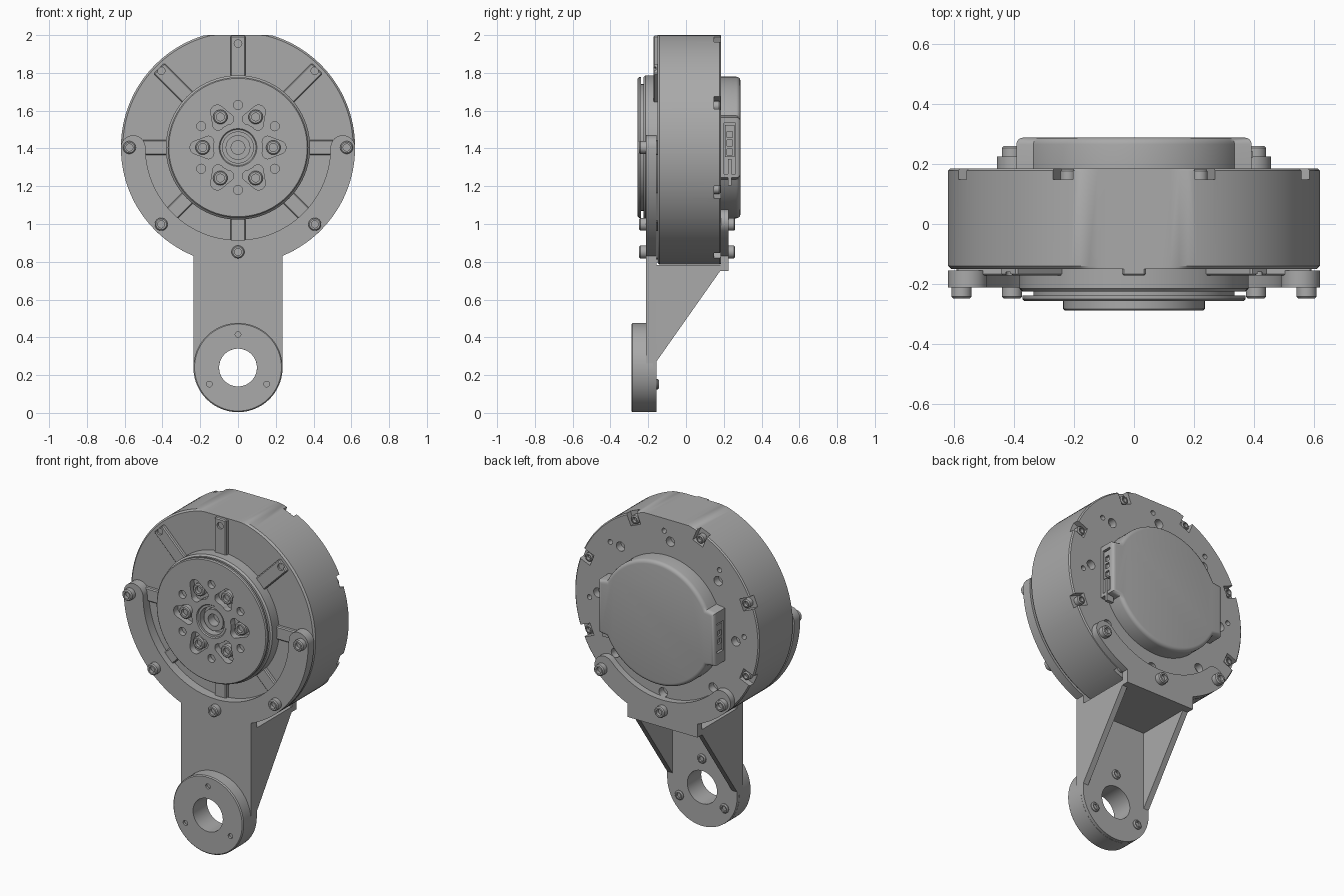
import bpy, bmesh
from math import sin, cos, pi, radians, acos, degrees
from mathutils import Matrix, Vector

if "Cube" in bpy.data.objects:
    bpy.data.objects.remove(bpy.data.objects["Cube"])

grey = bpy.data.materials.new("machined grey")
grey.use_nodes = True
COLOUR = (0.4, 0.4, 0.4, 1)
grey.diffuse_color = COLOUR
grey.node_tree.nodes["Principled BSDF"].inputs["Base Color"].default_value = COLOUR

CZ = 1.405      # height of the motor axis
R = 0.62        # motor radius
FOOT = 0.24     # height of the lower bore


def finish(bm, name):
    bmesh.ops.remove_doubles(bm, verts=bm.verts, dist=1e-5)
    bmesh.ops.recalc_face_normals(bm, faces=bm.faces)
    me = bpy.data.meshes.new(name)
    bm.to_mesh(me)
    bm.free()
    me.materials.append(grey)
    ob = bpy.data.objects.new(name, me)
    bpy.context.scene.collection.objects.link(ob)
    return ob


def lathe(name, x, z, profile, seg=64, closed=False):
    """Turn (radius, y) points about a y-parallel axis through x, z."""
    bm = bmesh.new()
    vs = [bm.verts.new((x + r, y, z)) for r, y in profile]
    es = [bm.edges.new(p) for p in zip(vs, vs[1:])]
    if closed:
        es.append(bm.edges.new((vs[-1], vs[0])))
    bmesh.ops.spin(bm, geom=vs + es, cent=(x, 0, z), axis=(0, 1, 0),
                   angle=2 * pi, steps=seg, use_merge=True)
    return finish(bm, name)


def cyl(name, x, z, r, y0, y1, seg=32):
    return lathe(name, x, z, [(0, y0), (r, y0), (r, y1), (0, y1)], seg)


def prism(name, pts, lo, hi, axis="y"):
    """Extrude a 2D outline along y (x, z points) or x (y, z points)."""
    bm = bmesh.new()
    place = (lambda p, d: (p[0], d, p[1])) if axis == "y" else (lambda p, d: (d, p[0], p[1]))
    face = bm.faces.new([bm.verts.new(place(p, lo)) for p in pts])
    ext = bmesh.ops.extrude_face_region(bm, geom=[face])["geom"]
    move = (0, hi - lo, 0) if axis == "y" else (hi - lo, 0, 0)
    bmesh.ops.translate(bm, vec=move, verts=[v for v in ext if isinstance(v, bmesh.types.BMVert)])
    return finish(bm, name)


def box(name, x0, x1, y0, y1, z0, z1):
    return prism(name, [(x0, z0), (x1, z0), (x1, z1), (x0, z1)], y0, y1)


def spin_y(ob, deg):
    """Turn an object built on the +x side about the motor axis."""
    c = Vector((0, 0, CZ))
    ob.data.transform(Matrix.Translation(c) @ Matrix.Rotation(-radians(deg), 4, "Y") @ Matrix.Translation(-c))
    return ob


def bake(ob):
    deps = bpy.context.evaluated_depsgraph_get()
    me = bpy.data.meshes.new_from_object(ob.evaluated_get(deps))
    ob.modifiers.clear()
    ob.data = me


def cut(ob, cutters):
    for c in cutters:
        m = ob.modifiers.new("cut", "BOOLEAN")
        m.object, m.solver = c, "EXACT"
    bake(ob)
    for c in cutters:
        bpy.data.objects.remove(c)


def bevel(ob, width, seg=2, angle=50):
    m = ob.modifiers.new("bevel", "BEVEL")
    m.width, m.segments, m.angle_limit = width, seg, radians(angle)
    bake(ob)


def arc(cx, cz, r, a0, a1, n=24):
    return [(cx + r * cos(radians(a0 + (a1 - a0) * i / n)),
             cz + r * sin(radians(a0 + (a1 - a0) * i / n))) for i in range(n + 1)]


def polar(r, deg):
    return r * cos(radians(deg)), CZ + r * sin(radians(deg))


def screw(name, x, z, r, base, top):
    """Socket head screw with a hexagonal drive."""
    s = 1 if top > base else -1
    deep = top - s * 0.02
    lathe(name, x, z, [(0, base), (r, base), (r, top - s * 0.006), (r - 0.006, top),
                       (r * 0.55, top), (r * 0.55, deep), (0, deep)], 24)


# Motor housing with a flat on top
body = lathe("motor_housing", 0, CZ, [(0, -0.15), (R - 0.01, -0.15), (R, -0.14), (R, 0.178),
                                      (R - 0.007, 0.185), (0, 0.185)], 128)
for v in body.data.vertices:
    v.co.z = min(v.co.z, 2.0)
cutters = []
for k in range(8):
    a = 45 * k
    cutters.append(spin_y(box("notch", 0.545, 0.7, 0.148, 0.3, CZ - 0.036, CZ + 0.036), a + 22.5))
    cutters.append(cyl("hole", *polar(0.465, a + 3), 0.028, 0.14, 0.3))
    cutters.append(cyl("hole", *polar(0.52, a - 2), 0.015, 0.14, 0.3))
cut(body, cutters)
for k in range(8):
    screw("housing_screw", *polar(0.573, 45 * k + 22.5), 0.026, 0.14, 0.182)

# Radial ribs on the front, three of them drilled
for k in range(8):
    a = 45 * k
    rib = prism("front_rib", [(0.3, CZ - 0.04), (0.592, CZ - 0.04), (0.592, CZ + 0.04), (0.3, CZ + 0.04)],
                -0.172, -0.14)
    bevel(rib, 0.006, 1)
    spin_y(rib, a)
    if a in (45, 90, 135):
        cut(rib, [cyl("hole", *polar(0.55 if a == 90 else 0.575, a), 0.02, -0.3, -0.16)])

# Output hub with a grooved edge and stepped centre bore
hub = lathe("output_hub", 0, CZ, [
    (0, -0.145), (0.382, -0.145), (0.382, -0.215), (0.372, -0.225), (0.335, -0.225), (0.335, -0.238),
    (0.372, -0.238), (0.372, -0.25), (0.366, -0.256), (0.1, -0.256), (0.095, -0.25), (0.082, -0.25),
    (0.082, -0.205), (0.065, -0.205), (0.065, -0.235), (0.036, -0.235), (0.036, -0.18), (0, -0.18)], 96)
pocket = arc(0.158, CZ + 0.03, 0.03, 90, 210, 8) + arc(0.158, CZ - 0.03, 0.03, 150, 270, 8) \
    + arc(0.218, CZ, 0.036, -60, 60, 10)
cutters = []
for k in range(6):
    cutters.append(spin_y(prism("pocket", pocket, -0.3, -0.215), 60 * k))
    cutters.append(cyl("hole", *polar(0.225, 60 * k + 30), 0.024, -0.3, -0.225))
cut(hub, cutters)
for k in range(6):
    screw("hub_screw", *polar(0.187, 60 * k), 0.038, -0.21, -0.248)

# Rear cover: a round cap with side wings for the sockets
wing_z, wing_x = 0.16, 0.392
t = degrees(acos(0.335 / 0.375))
outline = [(wing_x, CZ - wing_z), (wing_x, CZ + wing_z)] + arc(0, CZ, 0.375, t, 180 - t, 40) \
    + [(-wing_x, CZ + wing_z), (-wing_x, CZ - wing_z)] + arc(0, CZ, 0.375, 180 + t, 360 - t, 40)
cover = prism("rear_cover", outline, 0.18, 0.288)
bm = bmesh.new()
bm.from_mesh(cover.data)
rim = [e for e in bm.edges if all(v.co.y > 0.28 for v in e.verts)]
bmesh.ops.bevel(bm, geom=rim, offset=0.022, segments=4, profile=0.5, affect="EDGES")
bm.to_mesh(cover.data)
bm.free()
cut(cover, [box("slot", 0.36, 0.5, 0.2, 0.262, CZ - 0.14, CZ + 0.13),
            box("slot", -0.5, -0.36, 0.2, 0.262, CZ - 0.09, CZ + 0.09)])

# Sockets set into both wings
for side, low in ((1, -0.05), (-1, -0.08)):
    block = box("socket_block", min(side * 0.35, side * 0.388), max(side * 0.35, side * 0.388),
                0.206, 0.256, CZ + low, CZ + 0.12 if side > 0 else CZ + 0.08)
    cut(block, [box("pin_hole", min(side * 0.375, side * 0.45), max(side * 0.375, side * 0.45),
                    0.216, 0.246, CZ + z - 0.016, CZ + z + 0.016) for z in (-0.025, 0.025, 0.07)[:3 if side > 0 else 2]])
box("socket_rail", 0.35, 0.396, 0.222, 0.242, CZ - 0.2, CZ - 0.06)


# Yoke plates: a half ring with rounded ends joined to a stem
def yoke(name, start, stem, y0, y1):
    corner = -degrees(acos(0.235 / R))
    ex, ez = polar(0.555, -start)
    pts = arc(0, CZ, R, -start, corner)[1:] + stem + arc(0, CZ, R, -180 - corner, start - 180)
    pts += arc(-ex, ez, 0.065, start - 180, start - 360, 16)[1:-1]
    pts += arc(0, CZ, 0.49, start - 180, -start, 48)
    pts += arc(ex, ez, 0.065, 180 - start, -start, 16)[1:]
    return prism(name, pts, y0, y1)


front = yoke("front_yoke", 0, arc(0, FOOT, 0.235, 0, -180, 40), -0.212, -0.155)
cut(front, [cyl("bore", 0, FOOT, 0.1, -0.4, 0.1, 64)])
yoke("rear_yoke", 45, [(0.235, 0.75), (-0.235, 0.75)], 0.183, 0.225)

# Shelf and tapered side webs joining the yokes
box("shelf", -0.235, 0.235, -0.175, 0.22, 0.752, 0.782)
for s in (-1, 1):
    prism("side_web", [(-0.175, 0.782), (0.22, 0.782), (0.22, 0.75), (0.18, 0.75), (-0.172, 0.25), (-0.19, 0.25)],
          min(s * 0.2, s * 0.235), max(s * 0.2, s * 0.235), "x")

# Lower bearing boss
boss = lathe("lower_boss", 0, FOOT, [(0.1, -0.289), (0.23, -0.289), (0.236, -0.283), (0.236, -0.175),
                                     (0.1, -0.175)], 96, True)
for a in (90, 210, 330):
    x, z = 0.175 * cos(radians(a)), FOOT + 0.175 * sin(radians(a))
    screw("boss_screw", x, z, 0.028, -0.18, -0.144)
cut(boss, [cyl("hole", 0.175 * cos(radians(a)), FOOT + 0.175 * sin(radians(a)), 0.015, -0.4, -0.275)
           for a in (90, 210, 330)])

# Yoke screws, front and rear
for a in (-180, -135, -90, -45, 0):
    x, z = polar(0.553 if a == -90 else 0.575, a)
    screw("front_yoke_screw", x, z, 0.034, -0.205, -0.248)
    if -180 < a < 0:
        screw("rear_yoke_screw", x, z, 0.034, 0.22, 0.26)

# Smooth shading with sharp machined edges
bpy.ops.object.select_all(action="DESELECT")
for ob in bpy.context.scene.objects:
    if ob.type == "MESH":
        ob.select_set(True)
        bpy.context.view_layer.objects.active = ob
bpy.ops.object.shade_smooth_by_angle(angle=radians(30))
